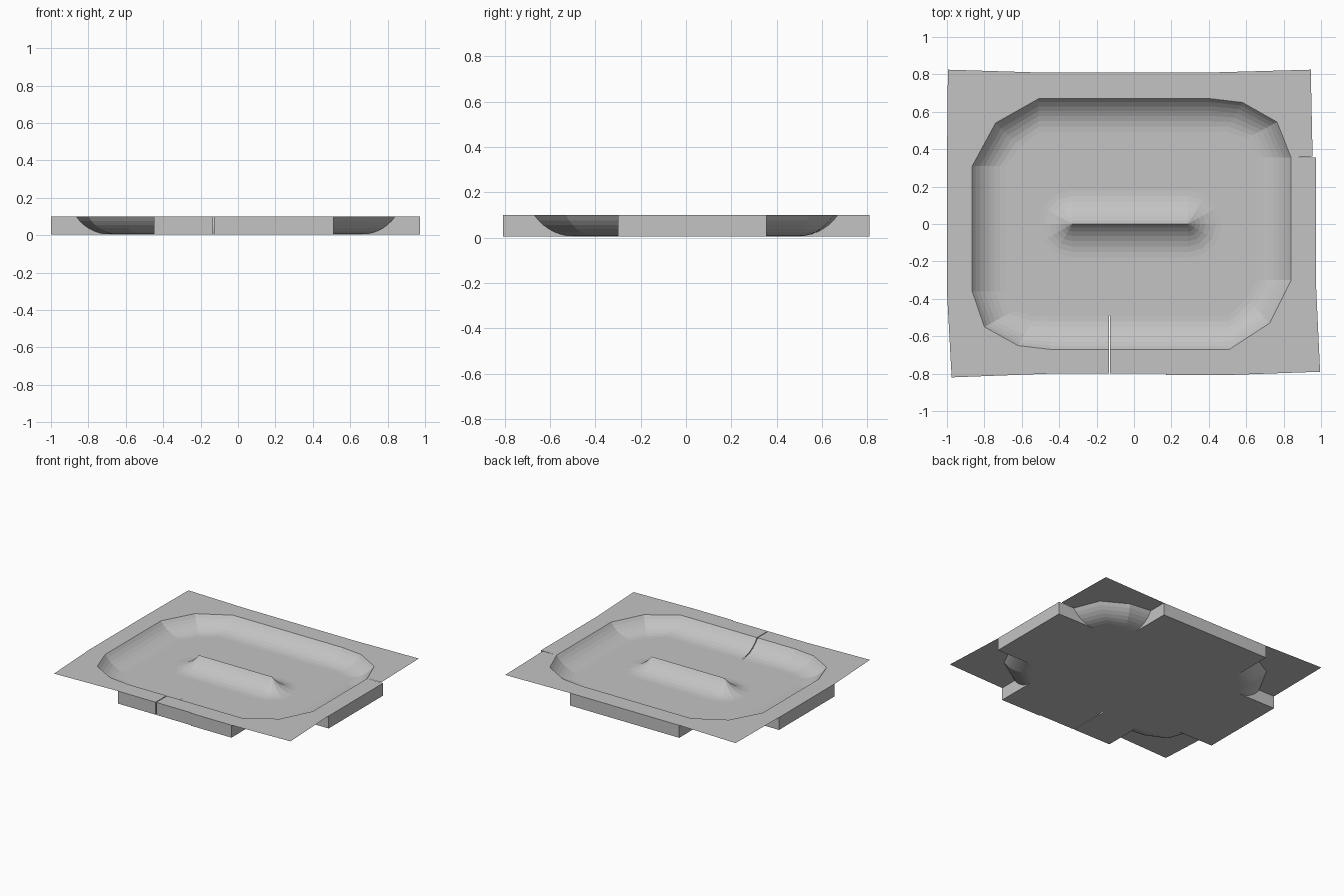
import bpy, bmesh, math
from mathutils import Vector

if "Cube" in bpy.data.objects:
    bpy.data.objects.remove(bpy.data.objects["Cube"])

TOP, LOW, RUN, STEPS = 0.10, 0.005, 0.18, 7

concrete = bpy.data.materials.new("grey concrete")
concrete.diffuse_color = (0.55, 0.55, 0.55, 1)
concrete.use_nodes = True
concrete.node_tree.nodes["Principled BSDF"].inputs["Base Color"].default_value = concrete.diffuse_color


def profile():
    """Concave ramp: list of (distance from the floor edge, height)."""
    h = TOP - LOW
    r = (h * h + RUN * RUN) / (2 * h)
    a = math.asin(RUN / r)
    return [(r * math.sin(a * i / STEPS), LOW + r * (1 - math.cos(a * i / STEPS)))
            for i in range(STEPS + 1)]


PROFILE = profile()


def finish(name, bm, recalc=True):
    bmesh.ops.remove_doubles(bm, verts=bm.verts, dist=1e-5)
    if recalc:
        bmesh.ops.recalc_face_normals(bm, faces=bm.faces)
    else:
        bm.normal_update()
        for f in bm.faces:
            if f.normal.z < 0:
                f.normal_flip()
    me = bpy.data.meshes.new(name)
    bm.to_mesh(me)
    bm.free()
    me.materials.append(concrete)
    ob = bpy.data.objects.new(name, me)
    bpy.context.collection.objects.link(ob)
    return ob


def loft(bm, rows):
    """Quads between successive rows of points."""
    vs = [[bm.verts.new(p) for p in row] for row in rows]
    for a, b in zip(vs, vs[1:]):
        for i in range(len(a) - 1):
            bm.faces.new((a[i], a[i + 1], b[i + 1], b[i]))
    return vs


def ramp_block(name, p0, p1, out, depth):
    """Solid ramp: rim runs p0 to p1, out points away from the bowl."""
    section = PROFILE + [(RUN + depth, TOP), (RUN + depth, LOW)]
    section.append(section[0])
    bm = bmesh.new()
    n = Vector(out)
    rows = []
    for p in (p0, p1):
        rows.append([(*(Vector(p) + n * (d - RUN)), z) for d, z in section])
    vs = loft(bm, rows)
    for row in vs:
        bm.faces.new(row[:-1])
    finish(name, bm)


def inset(p, c, dist):
    p, c = Vector(p), Vector(c)
    return p + (c - p).normalized() * dist


def corner(name, rim, outer, centre):
    """Curved bowl corner with a thin deck plate, open underneath."""
    bm = bmesh.new()
    loft(bm, [[(*inset(p, centre, RUN - d), z) for d, z in PROFILE] for p in rim])
    bm.faces.new([bm.verts.new((*p, TOP)) for p in rim + outer[::-1]])
    finish(name, bm, False)
    return [inset(p, centre, RUN) for p in rim]


# straight ramps round the bowl
ramp_block("south_ramp_left", (-0.45, -0.67), (-0.134, -0.67), (0, -1), 0.13)
ramp_block("south_ramp_middle", (-0.128, -0.67), (0.17, -0.67), (0, -1), 0.13)
ramp_block("south_ramp_right", (0.17, -0.67), (0.51, -0.67), (0, -1), 0.137)
ramp_block("north_ramp", (-0.51, 0.67), (0.41, 0.67), (0, 1), 0.14)
ramp_block("west_ramp", (-0.865, -0.36), (-0.865, 0.31), (-1, 0), 0.135)
ramp_block("east_ramp", (0.84, -0.30), (0.84, 0.355), (1, 0), 0.133)

# faceted corners, listed anticlockwise from the south-east
floor_edge = []
floor_edge += corner("southeast_corner",
                     [(0.51, -0.67), (0.725, -0.53), (0.84, -0.30)],
                     [(0.51, -0.807), (0.995, -0.79), (0.972, -0.30)], (0.51, -0.30))
floor_edge += corner("northeast_corner",
                     [(0.84, 0.355), (0.765, 0.545), (0.58, 0.65), (0.41, 0.67)],
                     [(0.955, 0.36), (0.945, 0.825), (0.41, 0.81)], (0.41, 0.355))
floor_edge += corner("northwest_corner",
                     [(-0.51, 0.67), (-0.74, 0.54), (-0.865, 0.31)],
                     [(-0.51, 0.81), (-0.995, 0.825), (-1.0, 0.31)], (-0.51, 0.31))
floor_edge += corner("southwest_corner",
                     [(-0.865, -0.36), (-0.80, -0.55), (-0.62, -0.65), (-0.45, -0.67)],
                     [(-1.0, -0.36), (-0.975, -0.82), (-0.45, -0.80)], (-0.45, -0.36))

# bowl floor
bm = bmesh.new()
bm.faces.new([bm.verts.new((*p, LOW)) for p in floor_edge])
finish("bowl_floor", bm, False)

# central spine: two back-to-back ramps with fanned ends, as one closed sweep
path = []
for cx, start in ((0.29, -90), (-0.33, 90)):
    for i in range(7):
        path.append((cx, math.radians(start + 30 * i)))
path.append(path[0])
bm = bmesh.new()
for (x0, a0), (x1, a1) in zip(path, path[1:]):
    rows = []
    for x, a in ((x0, a0), (x1, a1)):
        rows.append([(x + math.cos(a) * (RUN - d), math.sin(a) * (RUN - d), z)
                     for d, z in PROFILE])
    if x0 == x1:
        # fan segment meeting at the ridge tip
        for i in range(STEPS):
            pts = [rows[0][i], rows[1][i], rows[1][i + 1], rows[0][i + 1]]
            if i == STEPS - 1:
                pts = pts[:3]
            bm.faces.new([bm.verts.new(p) for p in pts])
    else:
        loft(bm, rows)
finish("centre_spine", bm, False)
